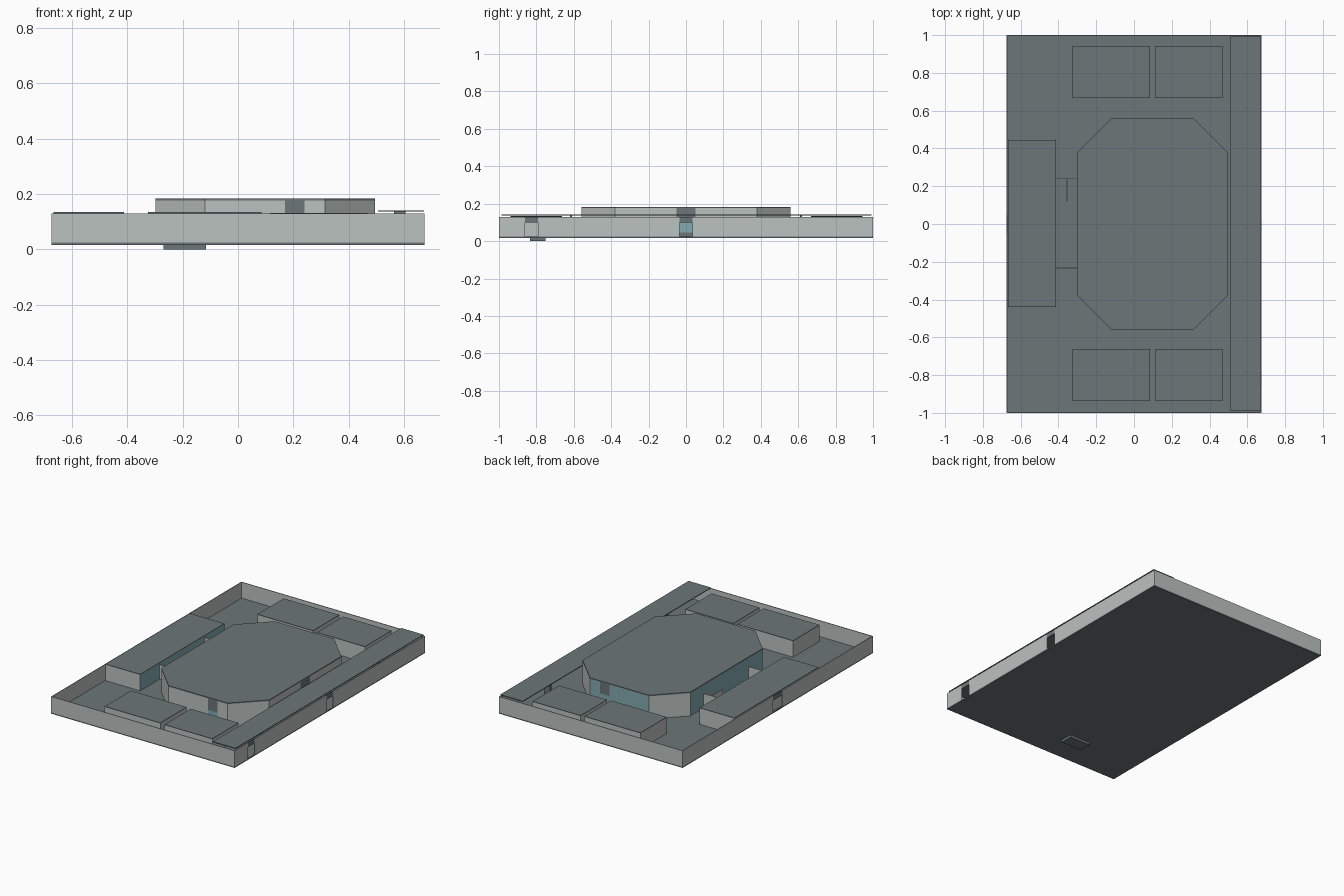
import bpy, bmesh, math
from mathutils import Vector

cube = bpy.data.objects.get("Cube")
if cube:
    bpy.data.objects.remove(cube, do_unlink=True)


def material(name, rgb):
    m = bpy.data.materials.new(name)
    m.use_nodes = True
    m.diffuse_color = (*rgb, 1)
    m.node_tree.nodes["Principled BSDF"].inputs["Base Color"].default_value = (*rgb, 1)
    return m


SLATE = material("slate grey", (0.15, 0.18, 0.19))
WALL = material("pale wall grey", (0.50, 0.54, 0.52))
GLASS = material("teal glass", (0.23, 0.40, 0.44))

FLOOR, TOP, THICK = 0.024, 0.13, 0.005


def prism(name, outline, z0, z1, mat):
    """Extrude a counter-clockwise outline from z0 to z1."""
    bm = bmesh.new()
    base = bm.faces.new([bm.verts.new((x, y, z0)) for x, y in outline])
    ext = bmesh.ops.extrude_face_region(bm, geom=[base], use_keep_orig=True)
    for v in ext["geom"]:
        if isinstance(v, bmesh.types.BMVert):
            v.co.z = z1
    bmesh.ops.recalc_face_normals(bm, faces=bm.faces)
    mesh = bpy.data.meshes.new(name)
    bm.to_mesh(mesh)
    bm.free()
    mesh.materials.append(mat)
    ob = bpy.data.objects.new(name, mesh)
    bpy.context.scene.collection.objects.link(ob)
    return ob


def box(name, x0, x1, y0, y1, z0, z1, mat):
    return prism(name, [(x0, y0), (x1, y0), (x1, y1), (x0, y1)], z0, z1, mat)


def wall(name, p, q, z0, z1, mat):
    """Thin wall whose outer face runs p to q, with its thickness to the left."""
    p, q = Vector(p), Vector(q)
    d = (q - p).normalized()
    n = Vector((-d.y, d.x)) * THICK
    return prism(name, [p, q, q + n, p + n], z0, z1, mat)


def wall_with_doors(name, p, q, z1, mat, doors, head=0.10, pane=False):
    """Wall split around doors, given as (start, end) distances along it."""
    p, q = Vector(p), Vector(q)
    d = (q - p).normalized()
    at = 0
    for i, (a, b) in enumerate(doors):
        wall(f"{name}_{i}", p + d * at, p + d * a, FLOOR, z1, mat)
        wall(f"{name}_lintel_{i}", p + d * a, p + d * b, head, z1, SLATE)
        if pane:
            wall(f"{name}_sill_{i}", p + d * a, p + d * b, FLOOR, 0.045, SLATE)
            wall(f"{name}_pane_{i}", p + d * a, p + d * b, 0.045, head, GLASS)
        at = b
    wall(f"{name}_end", p + d * at, q, FLOOR, z1, mat)


# Ground slab and the hatch beneath it
W = 0.675
box("ground_slab", -W, W, -1, 1, 0.016, FLOOR, SLATE)
box("floor_hatch", -0.27, -0.115, -0.835, -0.75, 0, 0.016, SLATE)

# Perimeter walls with gates
wall("front_wall", (-W, -1), (W, -1), FLOOR, TOP, WALL)
wall("back_wall", (W, 1), (-W, 1), FLOOR, TOP, WALL)
wall_with_doors("left_wall", (W, -1), (W, 1), TOP, WALL, [(0.14, 0.21), (0.965, 1.035)])
wall_with_doors("right_wall", (-W, 1), (-W, -1), TOP, WALL, [(0.95, 1.05)])

# Central hall: eight walls under a flat roof
hall = [(-0.12, -0.56), (0.315, -0.56), (0.495, -0.38), (0.495, 0.38),
        (0.315, 0.56), (-0.12, 0.56), (-0.298, 0.38), (-0.298, -0.38)]
door_spans = {0: [(0.29, 0.36)], 2: [(0.33, 0.43)], 4: [(0.075, 0.145)]}
for i, p in enumerate(hall):
    q = hall[(i + 1) % 8]
    mat = GLASS if i in (4, 6) else WALL
    wall_with_doors(f"hall_wall_{i}", p, q, 0.176, mat, door_spans.get(i, []), pane=True)
prism("hall_roof", hall, 0.175, 0.183, SLATE)


def building(name, x0, x1, y0, y1, top, inner=WALL):
    corners = [(x0, y0), (x1, y0), (x1, y1), (x0, y1)]
    for i, p in enumerate(corners):
        wall(f"{name}_wall_{i}", p, corners[(i + 1) % 4], FLOOR, top - 0.004,
             inner if i == 1 else WALL)
    box(f"{name}_roof", x0, x1, y0, y1, top - 0.004, top, SLATE)


# Four small buildings, mirrored front to back
for side, (y0, y1) in {"front": (-0.938, -0.662), "back": (0.667, 0.943)}.items():
    building(f"{side}_wide_building", -0.325, 0.085, y0, y1, 0.134)
    building(f"{side}_narrow_building", 0.115, 0.468, y0, y1, 0.131)

# Long building along the right edge, glazed towards the hall
building("side_building", -0.668, -0.412, -0.44, 0.445, 0.134, GLASS)

# Screens linking the side building with the hall
wall("link_screen_front", (-0.412, -0.235), (-0.298, -0.235), FLOOR, TOP - 0.01, WALL)
wall("link_screen_back", (-0.412, 0.237), (-0.298, 0.237), FLOOR, TOP - 0.01, WALL)
wall("link_screen_inner", (-0.353, 0.12), (-0.353, 0.237), FLOOR, TOP - 0.01, WALL)

# Long canopy along the left edge on slim posts
box("canopy_roof", 0.507, 0.672, -0.987, 0.992, 0.136, 0.141, SLATE)
for name, y in (("front", -0.615), ("back", 0.615)):
    box(f"canopy_post_{name}", 0.565, 0.605, y - 0.006, y + 0.006, FLOOR, 0.136, SLATE)
